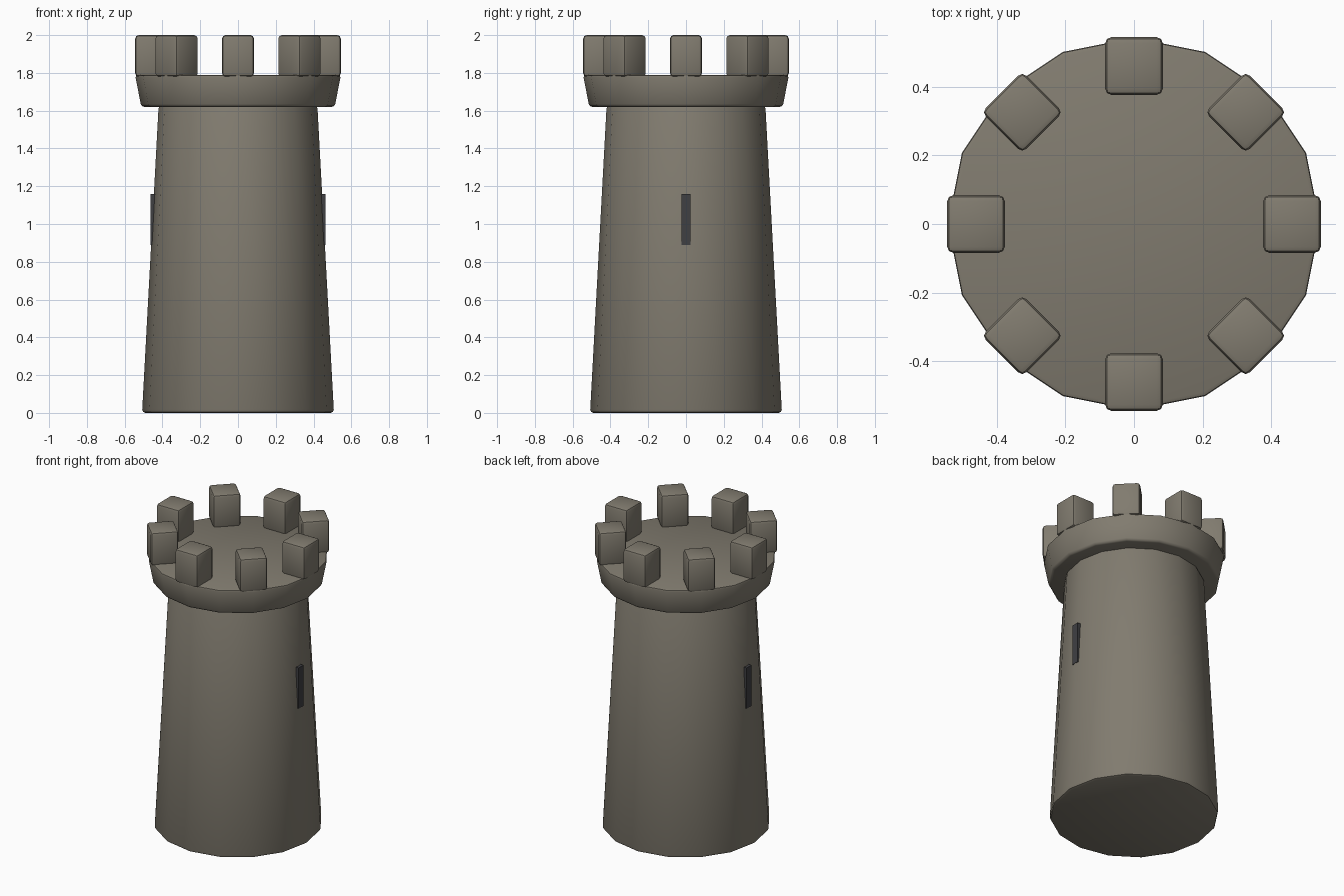
import bpy
import math

if "Cube" in bpy.data.objects:
    bpy.data.objects.remove(bpy.data.objects["Cube"])


def make_material(name, color):
    mat = bpy.data.materials.new(name)
    mat.use_nodes = True
    mat.diffuse_color = (*color, 1)
    mat.node_tree.nodes["Principled BSDF"].inputs["Base Color"].default_value = (*color, 1)
    return mat


stone = make_material("warm grey stone", (0.22, 0.2, 0.16))
dark = make_material("dark slit", (0.05, 0.05, 0.055))


def finish(name, mat, bevel=0, segments=2):
    """Name the active object, then colour, bevel and smooth it."""
    obj = bpy.context.object
    obj.name = name
    obj.data.materials.append(mat)
    if bevel:
        bpy.ops.object.transform_apply(location=False, rotation=False, scale=True)
        mod = obj.modifiers.new("Soft edges", "BEVEL")
        mod.width = bevel
        mod.segments = segments
        mod.limit_method = "ANGLE"
        mod.angle_limit = math.radians(40)
        bpy.ops.object.modifier_apply(modifier=mod.name)
        bpy.ops.object.shade_smooth_by_angle(angle=math.radians(40))
    return obj


def tapered_drum(name, bottom_radius, top_radius, z0, z1, bevel):
    bpy.ops.mesh.primitive_cone_add(vertices=16, radius1=bottom_radius, radius2=top_radius,
                                    depth=z1 - z0, location=(0, 0, (z0 + z1) / 2))
    return finish(name, stone, bevel)


def block(name, mat, size, radius, z, angle, bevel=0):
    """Box standing at a distance from the axis, turned to face outwards."""
    bpy.ops.mesh.primitive_cube_add(
        size=1, location=(radius * math.cos(angle), radius * math.sin(angle), z),
        rotation=(0, 0, angle))
    bpy.context.object.scale = size
    return finish(name, mat, bevel)


# Tower body and flared parapet platform
tapered_drum("tower_body", 0.508, 0.42, 0, 1.63, 0.018)
tapered_drum("parapet_platform", 0.512, 0.545, 1.62, 1.79, 0.015)

# Eight battlement blocks around the rim
for i in range(8):
    block(f"merlon_{i + 1}", stone, (0.168, 0.168, 0.22), 0.46, 1.89, i * math.pi / 4, 0.018)

# Arrow slits on both flanks
for name, angle in (("left_arrow_slit", 0), ("right_arrow_slit", math.pi)):
    block(name, dark, (0.05, 0.05, 0.27), 0.437, 1.025, angle)
